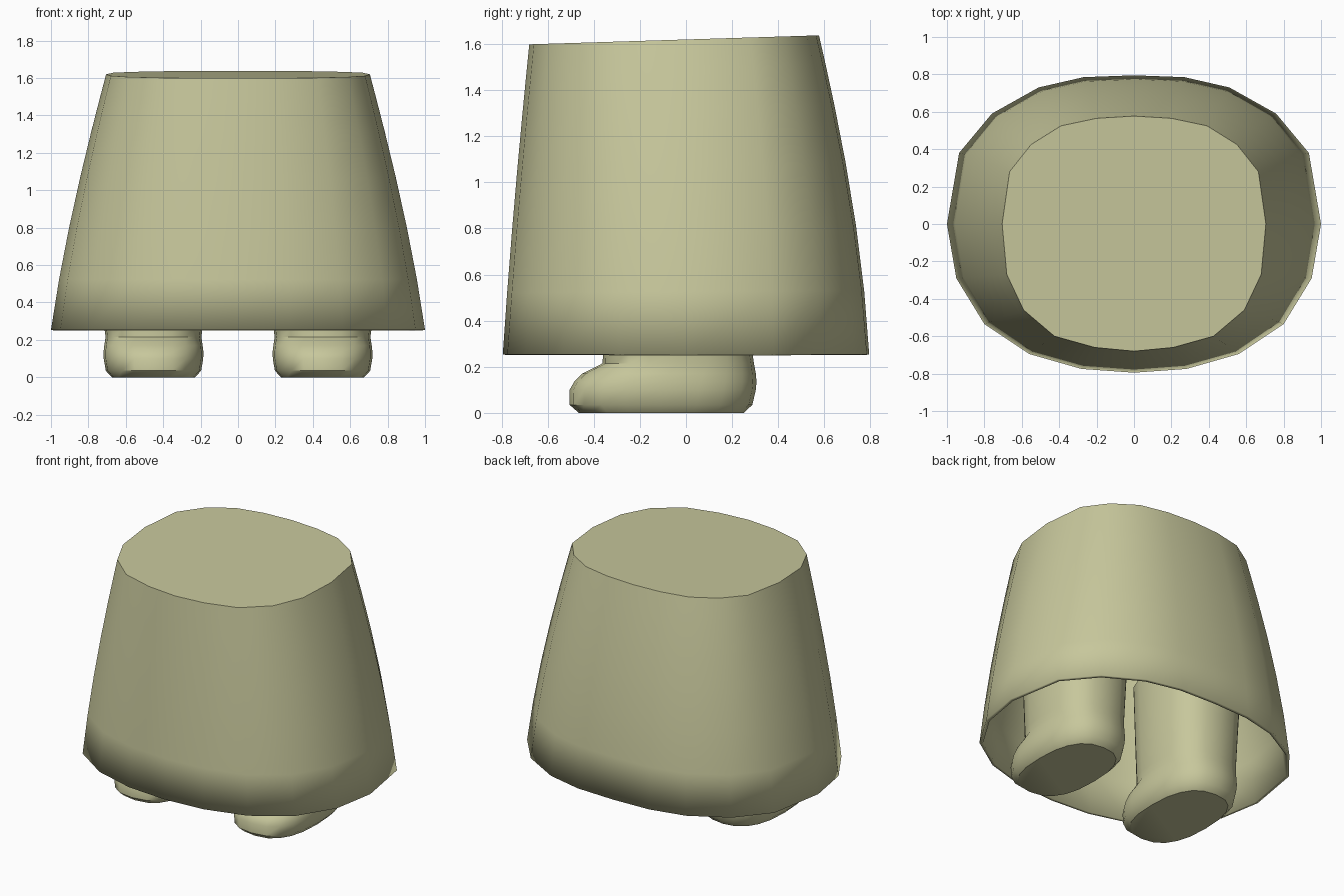
import bpy, bmesh, math

if "Cube" in bpy.data.objects:
    bpy.data.objects.remove(bpy.data.objects["Cube"])

cloth = bpy.data.materials.new("pale_khaki")
cloth.diffuse_color = (0.57, 0.57, 0.33, 1)
cloth.use_nodes = True
cloth.node_tree.nodes["Principled BSDF"].inputs["Base Color"].default_value = cloth.diffuse_color


def loft(name, rings, caps):
    """Skin a stack of equal-length rings and cap the chosen ends."""
    bm = bmesh.new()
    loops = [[bm.verts.new(p) for p in ring] for ring in rings]
    n = len(loops[0])
    for a, b in zip(loops, loops[1:]):
        for i in range(n):
            j = (i + 1) % n
            bm.faces.new((a[i], a[j], b[j], b[i]))
    if "bottom" in caps:
        bm.faces.new(loops[0][::-1])
    if "top" in caps:
        bm.faces.new(loops[-1])
    mesh = bpy.data.meshes.new(name)
    bm.to_mesh(mesh)
    bm.free()
    mesh.materials.append(cloth)
    ob = bpy.data.objects.new(name, mesh)
    bpy.context.collection.objects.link(ob)
    bpy.context.view_layer.objects.active = ob
    ob.select_set(True)
    bpy.ops.object.shade_smooth_by_angle(angle=math.radians(42))
    ob.select_set(False)
    return ob


def mirrored(half):
    """Close a right-hand outline (front to back) into a full loop."""
    return half + [(-x, y) for x, y in half[-2:0:-1]]


# Robe: hem and top outlines, lofted with a slight outward bulge
hem = mirrored([(0, -.795), (.28, -.775), (.56, -.695), (.80, -.535), (.95, -.29), (1, 0),
                (.935, .38), (.76, .59), (.51, .73), (.27, .785), (0, .795)])
top = mirrored([(0, -.68), (.21, -.66), (.425, -.60), (.59, -.46), (.68, -.27), (.705, 0),
                (.665, .28), (.55, .425), (.39, .525), (.20, .565), (0, .577)])
rings = []
for t in (0, .2, .4, .6, .78, .91, 1):
    bulge = 4 * t * (1 - t)
    ring = []
    for (x0, y0), (x1, y1) in zip(hem, top):
        x = x0 + (x1 - x0) * t
        y = y0 + (y1 - y0) * t
        x *= 1 + .025 * bulge
        y *= 1 + (.045 if y > 0 else .008) * bulge
        z_top = 1.62 + .031 * y1
        ring.append((x, y, .253 + (z_top - .253) * t))
    rings.append(ring)
robe = loft("robe", rings, ("top",))
shell = robe.modifiers.new("thickness", 'SOLIDIFY')
shell.thickness = .022
shell.offset = -1

# Legs with rounded feet: z, half width, front y, back y
LEG = [(0, .222, -.465, .25), (.035, .255, -.505, .288), (.10, .266, -.505, .303),
       (.135, .267, -.485, .306), (.17, .263, -.45, .303), (.215, .256, -.362, .295),
       (.26, .262, -.36, .288), (.55, .275, -.365, .30), (.9, .29, -.37, .32)]


def leg_ring(cx, z, hw, front, back, n=20):
    ring = []
    for i in range(n):
        a = 2 * math.pi * i / n
        c, s = math.cos(a), math.sin(a)
        x = math.copysign(abs(c) ** .8, c) * hw
        y = math.copysign(abs(s) ** .8, s) * (back - front) / 2
        ring.append((cx + x, (front + back) / 2 + y, z))
    return ring


for side, cx in (("left", -.452), ("right", .452)):
    loft(side + "_leg", [leg_ring(cx, *r) for r in LEG], ("bottom", "top"))
